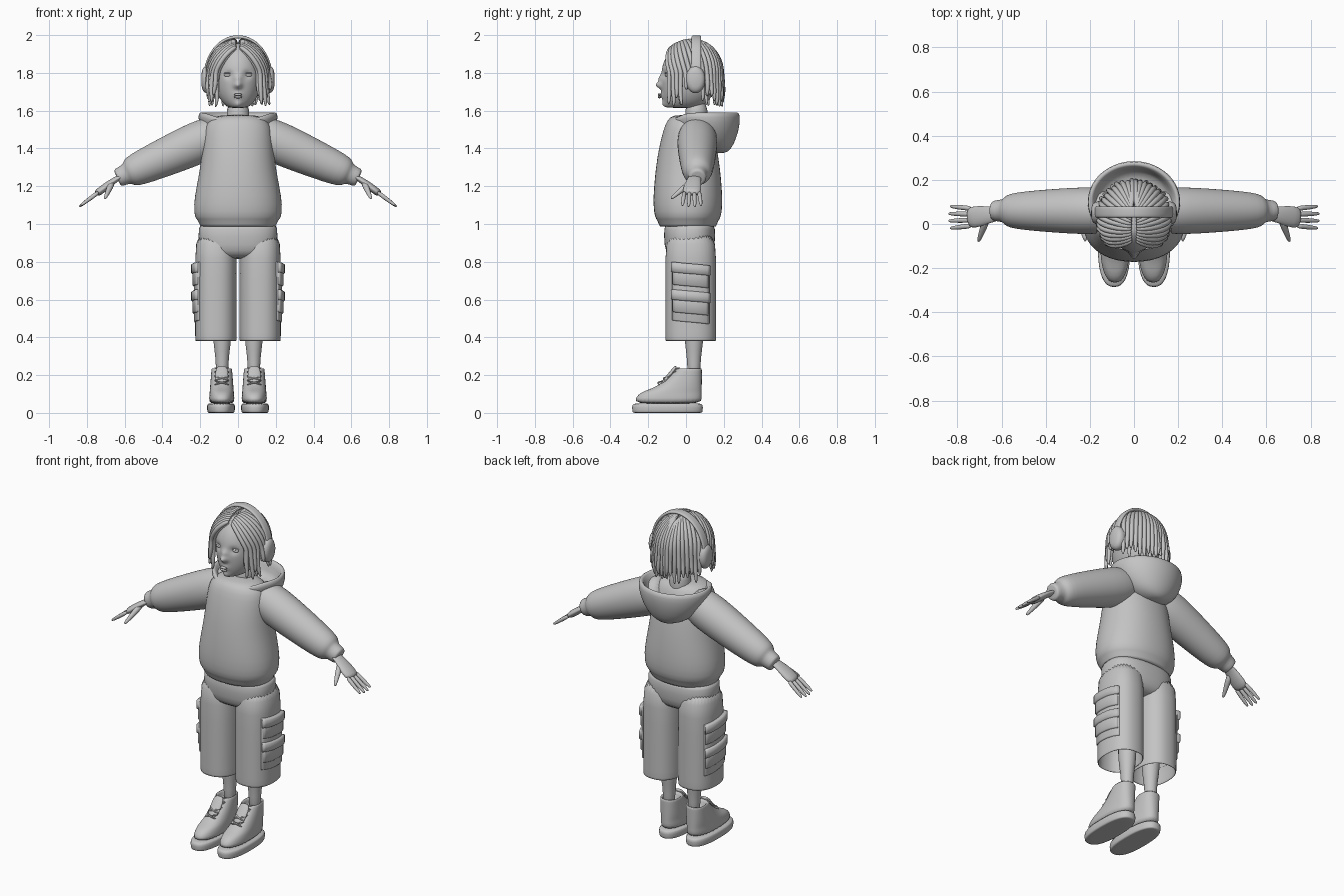
import bpy, bmesh, math, random
from mathutils import Vector

random.seed(4)
if "Cube" in bpy.data.objects:
    bpy.data.objects.remove(bpy.data.objects["Cube"], do_unlink=True)

grey = bpy.data.materials.new("plain_grey")
grey.use_nodes = True
grey.diffuse_color = (.55, .55, .55, 1)
grey.node_tree.nodes["Principled BSDF"].inputs["Base Color"].default_value = grey.diffuse_color


def build(name, lofts, flip=1, subsurf=1):
    """One object from several closed lofts; each loft is a list of rings."""
    bm = bmesh.new()
    for rings in lofts:
        loops = [[bm.verts.new((p[0] * flip, p[1], p[2])) for p in ring] for ring in rings]
        count = len(loops[0])
        for lower, upper in zip(loops, loops[1:]):
            for i in range(count):
                j = (i + 1) % count
                bm.faces.new((lower[i], lower[j], upper[j], upper[i]))
        bm.faces.new(loops[0])
        bm.faces.new(loops[-1])
    bmesh.ops.recalc_face_normals(bm, faces=bm.faces)
    mesh = bpy.data.meshes.new(name)
    bm.to_mesh(mesh)
    bm.free()
    for face in mesh.polygons:
        face.use_smooth = True
    mesh.materials.append(grey)
    obj = bpy.data.objects.new(name, mesh)
    bpy.context.collection.objects.link(obj)
    modifier = obj.modifiers.new("Smooth", 'SUBSURF')
    modifier.levels = modifier.render_levels = subsurf


def pair(name, lofts, subsurf=1):
    """The same part on both sides."""
    build("left_" + name, lofts, 1, subsurf)
    build("right_" + name, lofts, -1, subsurf)


def power(value, exponent):
    return math.copysign(abs(value) ** exponent, value)


def oval(centre, u, v, count=24, boxy=1):
    """Superellipse spanned by u and v; boxy below one squares it off."""
    angles = [math.tau * i / count for i in range(count)]
    return [Vector(centre) + Vector(u) * power(math.cos(a), boxy) + Vector(v) * power(math.sin(a), boxy)
            for a in angles]


def level(z, half_width, front, back, x=0, count=32, boxy=1):
    """Horizontal ring between a front and a back depth."""
    return oval((x, (front + back) / 2, z), (half_width, 0, 0), (0, (back - front) / 2, 0), count, boxy)


def tube(path, radii, count=12, flatten=1):
    """Rings along a path; flatten scales the radius across the sideways axis."""
    path = [Vector(p) for p in path]
    side, rings = None, []
    for i, centre in enumerate(path):
        along = (path[min(i + 1, len(path) - 1)] - path[max(i - 1, 0)]).normalized()
        if side is None:
            side = Vector((1, 0, 0)) if abs(along.y) > .9 else Vector((0, 1, 0))
        side = (side - along * along.dot(side)).normalized()
        rings.append(oval(centre, side * radii[i], along.cross(side) * radii[i] * flatten, count))
    return rings


def blob(centre, width, depth, height):
    """Ellipsoid as a loft."""
    rings = []
    for k in range(1, 9):
        a = math.pi * k / 9
        x, y, z = centre
        rings.append(oval((x, y, z - height * math.cos(a)), (width * math.sin(a), 0, 0),
                          (0, depth * math.sin(a), 0), 12))
    return rings


# Head: an egg whose chin stays forward, with soft bumps for the face
def bump(point, amount, x, z, spread):
    distance = math.hypot(abs(point.x) - x, point.z - z)
    return amount * math.exp(-(distance / spread) ** 2)


head = []
for k in range(1, 40):
    t = k / 20 - 1
    w = math.sqrt(1 - t * t)
    head.append(level(1.785 + .18 * t, .125 * w ** .9, .02 - .15 * (w if t > 0 else w ** .25),
                      .02 + .145 * w, count=64))
for point in sum(head, []):
    if point.y < -.02:
        point.y -= (bump(point, .037, 0, 1.735, .018)      # nose tip
                    + bump(point, .017, 0, 1.77, .02)      # nose bridge
                    - bump(point, .014, .05, 1.79, .02)    # eye sockets
                    + bump(point, .012, 0, 1.68, .022)     # mouth
                    + bump(point, .018, 0, 1.63, .022))    # chin
build("head", [head])
build("neck", [[level(z, .06, -.005, .115) for z in (1.45, 1.55, 1.66)]])
build("lips", [blob((0, -.14, z), .024, .01, .007) for z in (1.685, 1.672)])
pair("eye", [blob((.053, -.102, 1.788), .023, .011, .009)])
pair("eyelid", [blob((.053, -.102, 1.798), .026, .014, .004)])

# Hair: locks swept from a centre parting, then hanging down
for flip, side in ((1, "left"), (-1, "right")):
    locks = []
    for layer, count in ((1, 17), (.91, 13)):
        for k in range(count):
            f = k / (count - 1)
            a = math.radians(-42 + 130 * f)
            lean = f - .6
            root = Vector((.05, lean, math.sqrt(1 - lean * lean)))
            end = Vector((math.cos(a), math.sin(a), 0))
            path = []
            for step in range(7):
                d = root.lerp(end, step / 6).normalized() * layer
                path.append(Vector((d.x * .16, .025 + d.y * .165, 1.8 + d.z * .175)))
            # locks over the ear cups are shorter
            tip = 1.71 if abs(a - .1) < .3 else random.uniform(1.615, 1.68)
            last = path[-1]
            for s in (.4, .75, 1):
                sway = random.uniform(-.006, .006)
                path.append(Vector((last.x * (1 + .07 * s) + sway, last.y * (1 + .03 * s) + sway,
                                    last.z + (tip - last.z) * s)))
            locks.append(tube(path, [.009] + [.0135] * 7 + [.012, .006], 8))
    build(side + "_hair_locks", locks, flip)

# Headphones
band = []
for k in range(25):
    d = Vector((math.cos(math.pi * k / 24), 0, math.sin(math.pi * k / 24)))
    band.append(oval((.174 * d.x, .055, 1.775 + .216 * d.z), (0, .026, 0), d * .009, 12, .6))
build("headphone_band", [band])
pair("ear_cup", [tube([(x, .05, 1.765) for x in (.12, .15, .18, .195)], [.04, .053, .053, .03], 24, 1.4)])

# Hoodie body with a gathered waistband
body = [(1, .17, .13), (.975, .2, .15), (1.02, .21, .16), (1.03, .23, .175), (1.1, .237, .185),
        (1.2, .22, .18), (1.3, .2, .17), (1.4, .19, .155), (1.5, .18, .13), (1.55, .16, .11), (1.58, .1, .08)]
build("hoodie_body", [[level(z, w, .01 - d, .01 + d, boxy=.92) for z, w, d in body]])


# Sleeves and hands follow one drooping line, steeper past the wrist
def arm_point(x, y=.06, drop=0):
    return Vector((x, y, 1.48 - .44 * (x - .1) - .31 * max(0, x - .64) - drop))


sleeve = {.08: .09, .14: .1, .2: .11, .36: .1, .5: .088, .56: .078, .58: .065, .59: .05, .635: .048, .64: .04}
pair("sleeve", [tube([arm_point(x) for x in sleeve], list(sleeve.values()), 24, 1.05)])
palm = {.6: .034, .65: .036, .68: .045, .72: .05, .755: .046}
hand = [tube([arm_point(x, .05 - .15 * (x - .6)) for x in palm], list(palm.values()), 16, .42)]
for i in range(4):
    knuckle = arm_point(.735, .07 - .026 * i)
    tip = arm_point(.845 - .008 * abs(i - 1.5), .08 - .033 * i)
    hand.append(tube([knuckle.lerp(tip, s) for s in (0, .4, .9, 1)], [.012, .012, .009, .004], 10))
thumb = [arm_point(.665 + .04 * s, .03 - .11 * s, .06 * s) for s in (0, .3, .6, .9, 1)]
hand.append(tube(thumb, [.016, .018, .014, .01, .005], 10))
pair("hand", hand)

# Hood: a hanging bowl with a rolled rim that dips at the throat
hood = []
for angle, inset in ((10, 0), (25, 0), (40, 0), (60, 0), (75, 0), (88, .005), (88, .03), (70, .04), (60, .05)):
    s, c = math.sin(math.radians(angle)), math.cos(math.radians(angle))
    hood.append(level(1.6 - .23 * c, .217 * s - inset, .12 - .215 * s * s + inset, .19 + .1 * s - inset, count=40))
for ring in hood:
    width = max(p.x for p in ring)
    for p in ring:
        p.z -= .055 * (1 - abs(p.x) / width) * min(1, max(0, .06 - p.y) * 10)
build("hood", [hood])

# Trousers: hips and two wide legs, hollow at the hem
build("trouser_hips", [[level(z, .21 - inset, inset - .117, .155 - inset, boxy=.8)
                        for z, inset in ((.815, .06), (.835, .02), (.88, 0), (.99, 0), (1, .01))]])
leg = [(.97, .005), (.83, 0), (.6, 0), (.4, 0), (.381, 0), (.38, .006), (.4, .008), (.6, .01)]
pair("trouser_leg", [[level(z, .11 - inset, inset - .11, .16 - inset, .117, boxy=.85) for z, inset in leg]])


def pocket(low, high, thick, spread):
    """Patch wrapped round the outside of a leg."""
    rings = []
    arc = [spread * k / 5 for k in range(-5, 6)]
    for z, puff in ((low, .6), (low + .006, 1), (high - .006, 1), (high, .6)):
        outer = [(a, thick * puff) for a in arc]
        inner = [(a, -.012) for a in reversed(arc)]
        rings.append([(.117 + (.11 + d) * math.cos(a) ** .85,
                       .025 + (.135 + d) * power(math.sin(a), .85),
                       z - .015 * math.sin(a)) for a, d in outer + inner])
    return rings


pockets = [pocket(.48, .79, .006, .72)]
for top in (.79, .645):
    pockets += [pocket(top - .12, top - .02, .014, .64), pocket(top - .055, top, .021, .68)]
pair("cargo_pocket", pockets, 0)

# Shins
shin = {.17: .033, .27: .034, .33: .041, .4: .05, .56: .055}
pair("shin", [[level(z, r, .04 - r, .04 + r * 1.1, .084, 16) for z, r in shin.items()]])

# Shoes: sole, upper with an open collar, tongue and crossed laces
pair("sole", [[level(z, .074 - inset, inset - .286, .09 - inset, .09, boxy=.8)
               for z, inset in ((0, .01), (.001, .004), (.012, 0), (.045, 0), (.052, .006))]])
slope = {.045: -.276, .08: -.268, .11: -.24, .125: -.19, .15: -.14, .19: -.09, .225: -.058, .238: -.05}
upper = [level(z, .073 - z * .08, front, .084, .086, boxy=.85) for z, front in slope.items()]
upper += [level(z, .04, -.03, .066, .086, boxy=.85) for z in (.232, .18)]
pair("shoe_upper", [upper])
tongue = [(.086, -.14, .14), (.086, -.09, .195), (.086, -.06, .235), (.086, -.052, .247)]
pair("tongue", [tube(tongue, [.01, .012, .011, .006], 16, 3)])
laces = []
for k in range(4):
    for s in (1, -1):
        offset = Vector((.086, -.15 + .029 * k, .148 + .023 * k))
        cross = [Vector((-.042 * s, .012, 0)), Vector((0, -.006, .014)), Vector((.042 * s, .034, .022))]
        laces.append(tube([offset + p for p in cross], [.005] * 3, 6))
pair("laces", laces)
